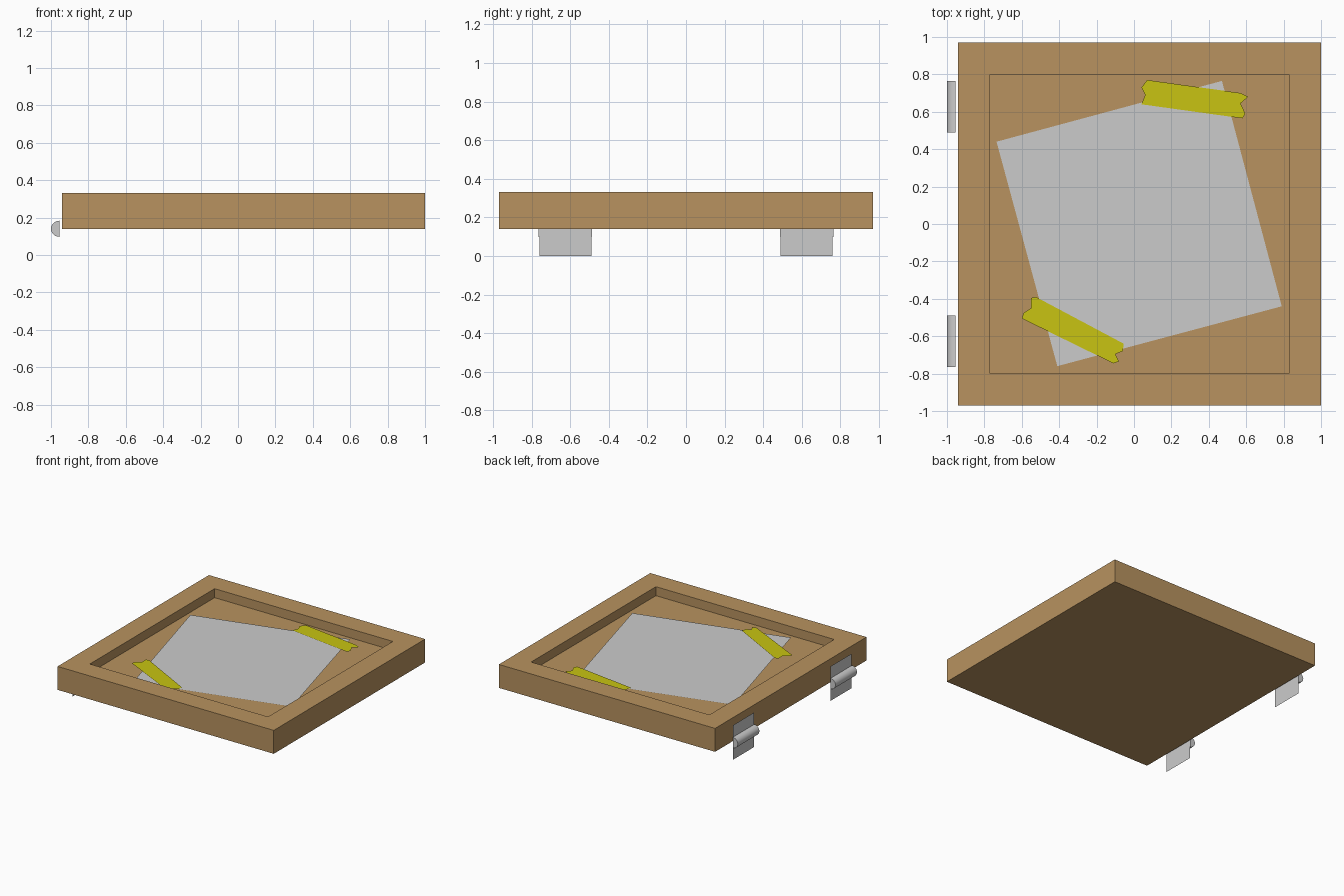
import bpy, bmesh
from math import sin, cos, pi
from mathutils import Vector

if "Cube" in bpy.data.objects:
    bpy.data.objects.remove(bpy.data.objects["Cube"])


def material(name, color):
    m = bpy.data.materials.new(name)
    m.diffuse_color = (*color, 1)
    m.use_nodes = True
    m.node_tree.nodes["Principled BSDF"].inputs["Base Color"].default_value = m.diffuse_color
    return m


def add_object(name, bm, mat=None):
    me = bpy.data.meshes.new(name)
    bm.to_mesh(me)
    bm.free()
    ob = bpy.data.objects.new(name, me)
    bpy.context.collection.objects.link(ob)
    if mat:
        me.materials.append(mat)
    return ob


def flat_sheet(name, outline, z, mat=None):
    bm = bmesh.new()
    bm.faces.new([bm.verts.new((x, y, z)) for x, y in outline])
    bmesh.ops.recalc_face_normals(bm, faces=bm.faces)
    bm.normal_update()
    for f in bm.faces:
        if f.normal.z < 0:
            f.normal_flip()
    return add_object(name, bm, mat)


wood = material("wood", (0.48, 0.29, 0.115))
yellow = material("yellow_tape", (0.58, 0.55, 0.006))

# Wooden tray: box with an inset, recessed top
bm = bmesh.new()
bmesh.ops.create_cube(bm, size=1)
for v in bm.verts:
    v.co = Vector((0.03 + v.co.x * 1.94, v.co.y * 1.94, 0.235 + v.co.z * 0.19))
bm.normal_update()
top = max(bm.faces, key=lambda f: f.calc_center_median().z)
bmesh.ops.inset_region(bm, faces=[top], thickness=0.17, use_even_offset=True)
floor = bmesh.ops.extrude_discrete_faces(bm, faces=[top])["faces"]
bmesh.ops.translate(bm, verts=floor[0].verts, vec=(0, 0, -0.073))
add_object("wooden_tray", bm, wood)

# Sheet of paper lying askew in the recess
flat_sheet("paper", [(-0.735, 0.44), (-0.41, -0.76), (0.79, -0.44), (0.47, 0.765)], 0.264)

# Torn strips of tape over two paper corners
flat_sheet("tape_back", [(0.07, 0.77), (0.04, 0.73), (0.06, 0.69), (0.04, 0.64),
                         (0.58, 0.565), (0.595, 0.59), (0.57, 0.645), (0.61, 0.68),
                         (0.57, 0.70)], 0.270, yellow)
flat_sheet("tape_front", [(-0.55, -0.395), (-0.525, -0.39), (-0.055, -0.64), (-0.06, -0.68),
                          (-0.10, -0.695), (-0.08, -0.735), (-0.11, -0.745), (-0.60, -0.505),
                          (-0.59, -0.475), (-0.55, -0.45)], 0.270, yellow)


# Hinges: thin plate plus a half-round barrel with closed ends
def hinge(side, label):
    bm = bmesh.new()
    xp, y0, y1 = -0.955, 0.49 * side, 0.76 * side
    bm.faces.new([bm.verts.new(p) for p in
                  ((xp, y0, 0), (xp, y1, 0), (xp, y1, 0.28), (xp, y0, 0.28))])
    bm.normal_update()
    for f in bm.faces:
        if f.normal.x > 0:
            f.normal_flip()
    add_object(label + "_hinge_plate", bm)

    bm = bmesh.new()
    n = 12
    rings = []
    for y in (0.488 * side, 0.764 * side):
        rings.append([bm.verts.new((xp - 0.045 * sin(pi * i / n), y,
                                    0.14 - 0.043 * cos(pi * i / n))) for i in range(n + 1)])
    a, b = rings
    for i in range(n + 1):
        j = (i + 1) % (n + 1)
        bm.faces.new((a[i], a[j], b[j], b[i]))
    bm.faces.new(a)
    bm.faces.new(b)
    bmesh.ops.recalc_face_normals(bm, faces=bm.faces)
    ob = add_object(label + "_hinge_barrel", bm)
    bpy.ops.object.select_all(action="DESELECT")
    ob.select_set(True)
    bpy.context.view_layer.objects.active = ob
    bpy.ops.object.shade_smooth_by_angle()


hinge(1, "back")
hinge(-1, "front")
